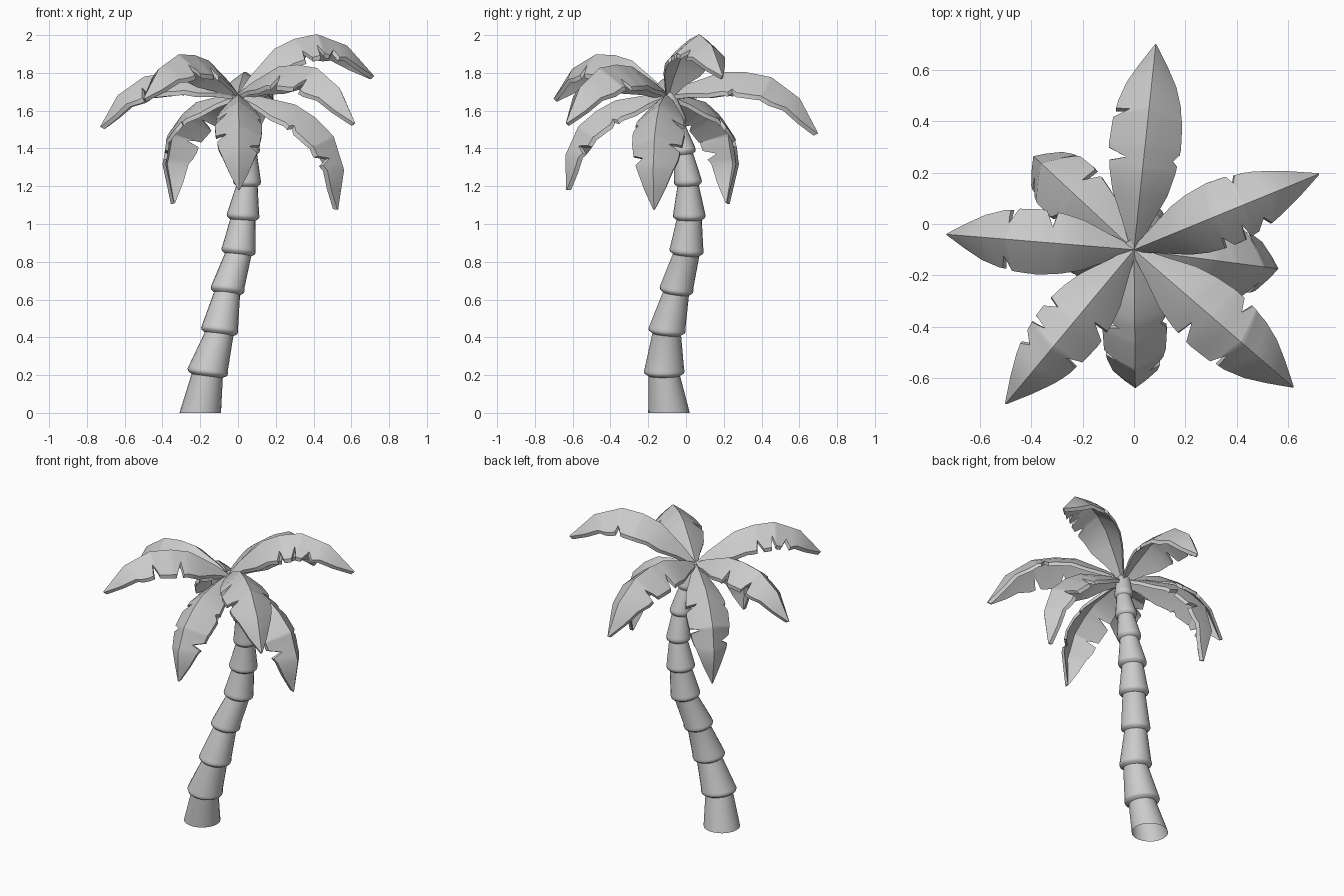
import bpy, bmesh, math
from mathutils import Vector

if "Cube" in bpy.data.objects:
    bpy.data.objects.remove(bpy.data.objects["Cube"])


def lerp_table(table, t):
    for a, b in zip(table, table[1:]):
        if t <= b[0]:
            f = (t - a[0]) / (b[0] - a[0])
            return a[1] + (b[1] - a[1]) * f
    return table[-1][1]


def finish(name, bm, angle):
    bmesh.ops.recalc_face_normals(bm, faces=bm.faces)
    mesh = bpy.data.meshes.new(name)
    bm.to_mesh(mesh)
    bm.free()
    ob = bpy.data.objects.new(name, mesh)
    bpy.context.collection.objects.link(ob)
    bpy.ops.object.select_all(action='DESELECT')
    ob.select_set(True)
    bpy.context.view_layer.objects.active = ob
    bpy.ops.object.shade_smooth_by_angle(angle=math.radians(angle))
    return ob


# Trunk: leaning stack of flared segments (joint centre, rim radius), open at the base
SIDES = 20
JOINTS = [((-0.20, -0.09, 0.0), 0.11), ((-0.16, -0.115, 0.22), 0.108),
          ((-0.097, -0.10, 0.44), 0.099), ((-0.055, -0.05, 0.655), 0.09),
          ((0.003, 0.003, 0.86), 0.091), ((0.027, 0.017, 1.045), 0.087),
          ((0.048, 0.01, 1.225), 0.074), ((0.05, -0.015, 1.39), 0.066),
          ((0.035, -0.055, 1.55), 0.057), ((0.0, -0.1, 1.69), 0.04)]
bm = bmesh.new()
rings = []


def add_ring(center, axis, radius):
    u = Vector((0, 1, 0)).cross(axis).normalized()
    v = axis.cross(u)
    rings.append([bm.verts.new(center + radius * (math.cos(a) * u + math.sin(a) * v))
                  for a in (2 * math.pi * k / SIDES for k in range(SIDES))])


pts = [Vector(p) for p, r in JOINTS]
for i, (p, r) in enumerate(JOINTS):
    p = Vector(p)
    if i == 0:
        add_ring(p, Vector((0, 0, 1)), r)
        continue
    axis = (pts[min(i + 1, len(pts) - 1)] - pts[i - 1]).normalized()
    # rims stay more level than the lean of the trunk
    axis = (axis + Vector((0, 0, 0.8))).normalized()
    if i == len(JOINTS) - 1:
        add_ring(p, axis, r)
        continue
    for off, k in ((-0.024, 0.77), (-0.012, 0.96), (0.0, 1.0), (0.012, 0.97)):
        add_ring(p + axis * off, axis, r * k)
for a, b in zip(rings, rings[1:]):
    for k in range(SIDES):
        n = (k + 1) % SIDES
        bm.faces.new((a[k], a[n], b[n], b[k]))
bm.faces.new(rings[-1])
finish("trunk", bm, 40)

# Fronds: arched ridge with two notched, sloping sides and a thin downward rim
RIDGE = [(0, 0), (0.1, 0.085), (0.3, 0.22), (0.45, 0.26), (0.62, 0.27),
         (0.83, 0.185), (1, 0)]
WIDTH = [(0, 0.015), (0.1, 0.06), (0.2, 0.105), (0.3, 0.125), (0.45, 0.137),
         (0.6, 0.132), (0.72, 0.12), (0.83, 0.095), (0.92, 0.055), (1, 0.004)]
ROOT = Vector((0.0, -0.1, 1.69))
THICK = 0.024


def frond(name, tip, left, right, arch=1.0):
    chord = Vector(tip) - ROOT
    length = chord.length
    along = chord.normalized()
    side = Vector((0, 0, 1)).cross(along).normalized()
    up = along.cross(side)
    cuts = [(0, 1)], [(0, 1)]
    for table, notches in zip(cuts, (left, right)):
        for t, depth in notches:
            table += [(t - 0.01, 1), (t + 0.02, 1 - depth), (t + 0.06, 1)]
        table.append((1, 1))
    stations = sorted({round(t, 3) for t, _ in RIDGE + WIDTH + cuts[0] + cuts[1]})
    bm = bmesh.new()
    top, low = [], []
    for t in stations:
        h = lerp_table(RIDGE, t) * arch
        t0, t1 = max(t - 0.07, 0), min(t + 0.07, 1)
        slope = (lerp_table(RIDGE, t1) - lerp_table(RIDGE, t0)) * arch / (t1 - t0)
        normal = (up - along * slope).normalized()
        center = ROOT + (along * t + up * h) * length
        w = lerp_table(WIDTH, t) * length / 0.81
        row = []
        for s, k in ((1, 1), (1, 0.45), (0, 0), (-1, 0.45), (-1, 1)):
            if k == 1:
                k = lerp_table(cuts[0] if s > 0 else cuts[1], t)
            drop = w * (0.65 * k + 0.15 * k * k)
            row.append(center + side * s * k * w - normal * drop)
        top.append([bm.verts.new(c) for c in row])
        low.append([bm.verts.new(c - normal * THICK) for c in row])
    for i in range(len(stations) - 1):
        a, b, c, d = top[i], top[i + 1], low[i], low[i + 1]
        for k in range(4):
            bm.faces.new((a[k], b[k], b[k + 1], a[k + 1]))
            bm.faces.new((c[k], c[k + 1], d[k + 1], d[k]))
        for k in (0, 4):
            bm.faces.new((a[k], c[k], d[k], b[k]))
    for i in (0, -1):
        for k in range(4):
            bm.faces.new((top[i][k], top[i][k + 1], low[i][k + 1], low[i][k]))
    finish(name, bm, 35)


A = [(0.36, 0.5), (0.62, 0.45)]
B = [(0.36, 0.15), (0.72, 0.45)]
C = [(0.42, 0.35), (0.56, 0.45), (0.7, 0.35)]
frond("frond_back", (0.085, 0.70, 1.48), A, B[:1])
frond("frond_right_back", (0.72, 0.195, 1.785), [(0.62, 0.25)], C, 1.22)
frond("frond_right", (0.53, -0.17, 1.075), A, B, 1.08)
frond("frond_front_right", (0.62, -0.635, 1.535), [(0.52, 0.35)], A, 1.05)
frond("frond_front", (0.005, -0.635, 1.18), B, A)
frond("frond_front_left", (-0.50, -0.70, 1.665), A, C, 1.06)
frond("frond_left", (-0.73, -0.04, 1.515), [(0.64, 0.45)], A)
frond("frond_back_left", (-0.355, 0.23, 1.105), B, A, 1.22)
